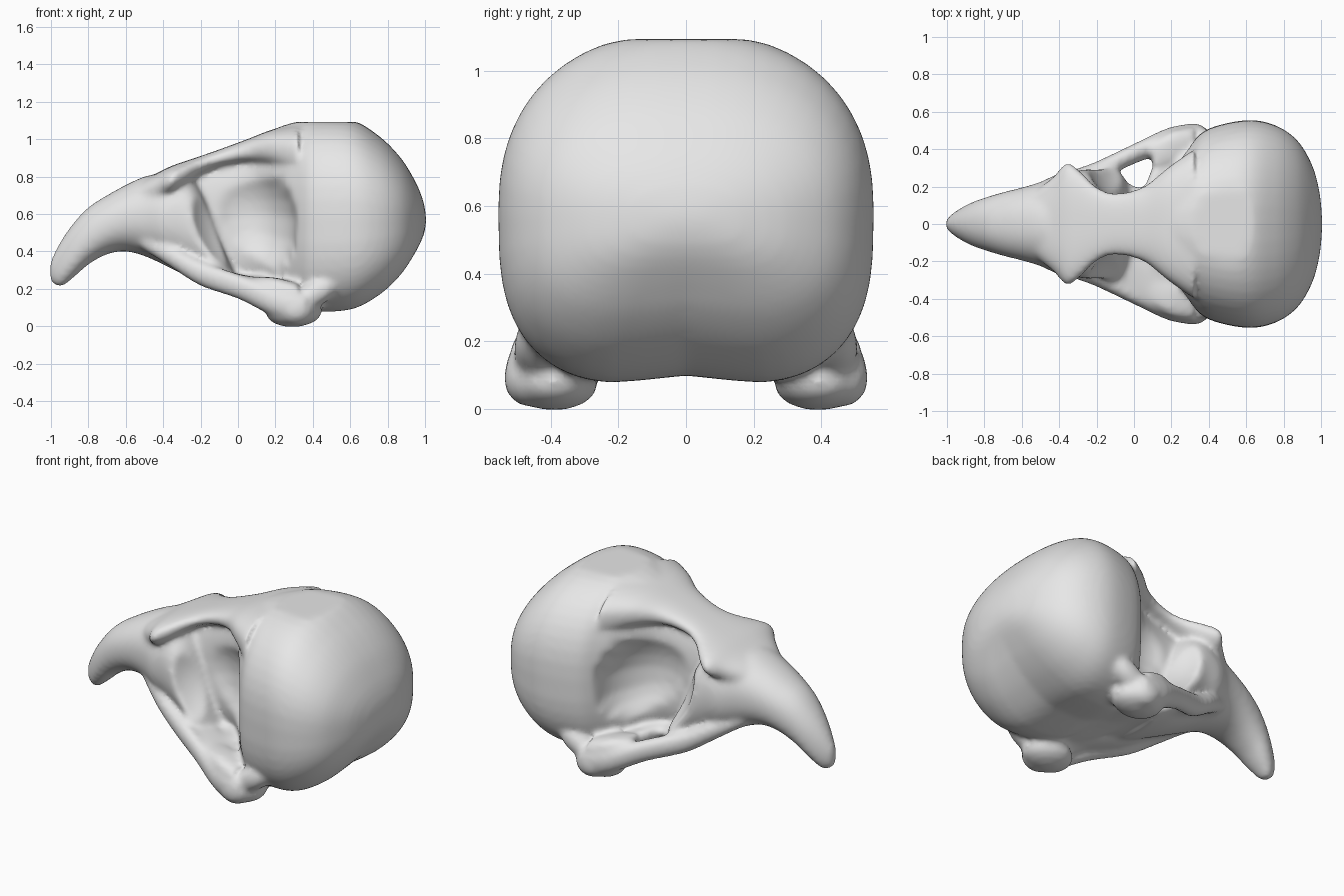
import bpy, bmesh, math
from mathutils import Matrix

if "Cube" in bpy.data.objects:
    bpy.data.objects.remove(bpy.data.objects["Cube"], do_unlink=True)


def spline(rows, steps=8):
    """Smoothly interpolate rows of numbers."""
    out = []
    for i in range(len(rows) - 1):
        a, b = rows[max(i - 1, 0)], rows[i]
        c, d = rows[i + 1], rows[min(i + 2, len(rows) - 1)]
        for s in range(steps):
            t = s / steps
            out.append([q + 0.5 * t * (r - p + t * (2*p - 5*q + 4*r - u + t * (3*(q - r) + u - p)))
                        for p, q, r, u in zip(a, b, c, d)])
    return out + [list(rows[-1])]


def loft(bm, rows, power=2.2, low_power=2.2, groove=0.0, ceiling=9.0, side=1, sides=48):
    """Skin rounded sections along x; each row is x, top, bottom, half width, centre y."""
    rings = []
    for x, top, bottom, width, yc in spline(rows):
        ring = []
        for k in range(sides):
            a = 2 * math.pi * k / sides
            c, s = math.cos(a), math.sin(a)
            e = 2 / (power if s > 0 else low_power)
            y = width * math.copysign(abs(c) ** e, c)
            z = (top + bottom) / 2 + (top - bottom) / 2 * math.copysign(abs(s) ** e, s)
            if s < 0:
                z += groove * math.exp(-(y / 0.2) ** 2) * min(1, width / 0.4)
            ring.append(bm.verts.new((x, side * (y + yc), min(z, ceiling))))
        rings.append(ring)
    faces = [bm.faces.new(rings[0]), bm.faces.new(rings[-1])]
    for r, q in zip(rings, rings[1:]):
        for k in range(sides):
            n = (k + 1) % sides
            faces.append(bm.faces.new((r[k], r[n], q[n], q[k])))
    bmesh.ops.recalc_face_normals(bm, faces=faces)


def hollow_sockets(bm):
    """Press a leaning bowl into both sides."""
    for v in bm.verts:
        dx, dz = v.co.x - .02, v.co.z - .6
        across, along = dx * .92 + dz * .4, dz * .92 - dx * .4
        depth = 1 - (across / .28) ** 2 - (along / .37) ** 2
        if depth > 0:
            wall = .42 - .32 * math.sqrt(depth)
            v.co.y = max(-wall, min(wall, v.co.y))


def ellipsoid(bm, centre, radii, tilt=0.0):
    m = (Matrix.Translation(centre) @ Matrix.Rotation(tilt, 4, 'Y')
         @ Matrix.Diagonal((*radii, 1)))
    bmesh.ops.create_uvsphere(bm, u_segments=24, v_segments=16, radius=1, matrix=m)


bm = bmesh.new()

# Braincase, narrowing forward into the thin wall between the eye sockets
loft(bm, [
    (-.36, .82, .42, .13, 0), (-.1, .92, .22, .13, 0), (.05, .99, .2, .16, 0),
    (.14, 1.03, .17, .23, 0), (.22, 1.065, .12, .33, 0), (.3, 1.09, .08, .425, 0),
    (.4, 1.11, .055, .51, 0), (.6, 1.105, .065, .555, 0), (.75, 1.02, .14, .53, 0),
    (.87, .9, .25, .45, 0), (.95, .77, .37, .32, 0), (.99, .67, .46, .18, 0),
    (1.005, .59, .54, .05, 0),
], power=2.35, low_power=3.1, groove=.045, ceiling=1.093)

# Roof over the eye sockets, flaring into the brow knobs
loft(bm, [
    (-.52, .775, .62, .18, 0), (-.43, .82, .67, .255, 0), (-.36, .855, .7, .325, 0),
    (-.29, .88, .74, .285, 0), (-.2, .91, .81, .2, 0), (-.1, .945, .85, .165, 0),
    (.05, 1.0, .87, .2, 0), (.18, 1.05, .84, .3, 0), (.32, 1.08, .75, .4, 0),
], power=2.6, low_power=2.6)

# Hooked beak and its broad base, reaching back around the socket rim
loft(bm, [
    (-1.006, .34, .24, .025, 0), (-.95, .45, .21, .07, 0), (-.88, .55, .26, .11, 0),
    (-.8, .635, .33, .14, 0), (-.7, .70, .385, .17, 0), (-.6, .755, .40, .195, 0),
    (-.5, .80, .375, .225, 0), (-.4, .82, .33, .27, 0), (-.3, .86, .28, .285, 0),
    (-.2, .74, .235, .3, 0), (-.1, .48, .2, .3, 0), (-.03, .32, .18, .22, 0),
])

hollow_sockets(bm)

# Palate, pinched where the left gap opens
loft(bm, [
    (-.5, .5, .38, .18, 0), (-.2, .36, .25, .28, 0), (-.03, .29, .19, .22, 0),
    (.05, .28, .18, .2, 0), (.12, .27, .15, .34, 0), (.24, .24, .12, .42, 0),
    (.37, .21, .1, .42, 0),
], power=3, low_power=3, groove=.03)

# Shelf closing the gap on the right
loft(bm, [
    (-.3, .4, .3, .06, .22), (-.1, .31, .21, .1, .25), (.05, .27, .17, .13, .3),
    (.25, .24, .12, .12, .38),
], power=3, low_power=3, side=-1)

for side in (1, -1):
    # Cheek bar
    loft(bm, [
        (-.52, .48, .42, .04, .14), (-.36, .43, .315, .05, .225), (-.2, .35, .215, .055, .28),
        (0, .28, .145, .055, .375), (.2, .21, .05, .065, .455), (.36, .18, .03, .065, .47),
    ], side=side, sides=20)
    # Shelf behind the gap
    loft(bm, [
        (.1, .265, .15, .08, .36), (.2, .26, .1, .1, .4), (.32, .23, .06, .1, .42),
    ], power=3, low_power=3, side=side, sides=24)
    # Jaw joint, its flared outer corner and the strut up to the braincase
    ellipsoid(bm, (.3, side * .39, .073), (.15, .13, .077), -.05)
    ellipsoid(bm, (.31, side * .46, .09), (.1, .08, .085))
    ellipsoid(bm, (.42, side * .44, .18), (.14, .07, .07), -.55)

mesh = bpy.data.meshes.new("skull")
bm.to_mesh(mesh)
bm.free()
skull = bpy.data.objects.new("skull", mesh)
bpy.context.scene.collection.objects.link(skull)

# Plain bone grey
bone = bpy.data.materials.new("bone_grey")
bone.use_nodes = True
bone.diffuse_color = (.8, .8, .8, 1)
bone.node_tree.nodes["Principled BSDF"].inputs["Base Color"].default_value = (.8, .8, .8, 1)
mesh.materials.append(bone)

# Fuse the parts into one skin and soften the joins
fuse = skull.modifiers.new("Fuse", 'REMESH')
fuse.mode = 'VOXEL'
fuse.voxel_size = .016
fuse.use_smooth_shade = True
soften = skull.modifiers.new("Soften", 'SMOOTH')
soften.factor = .5
soften.iterations = 10
